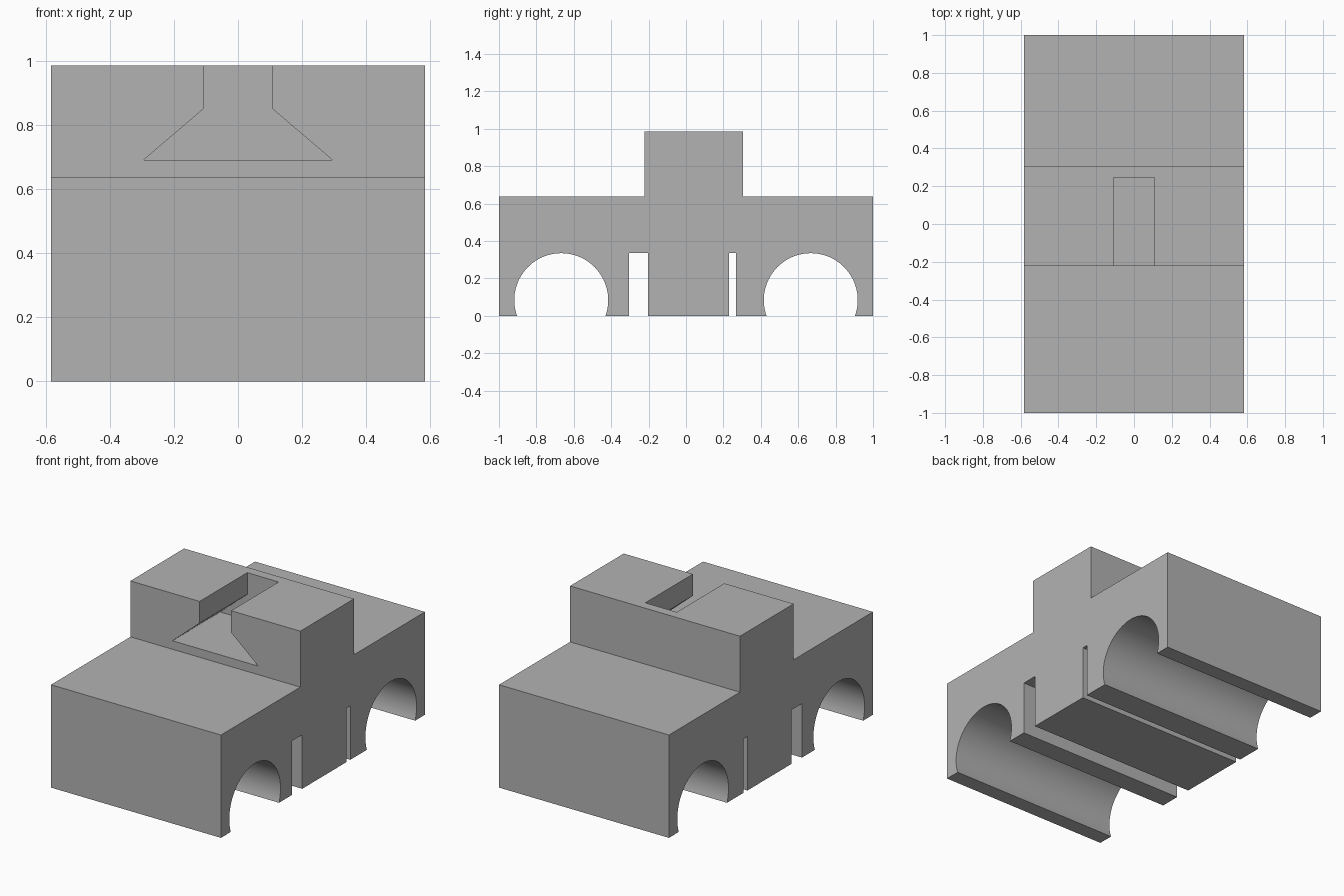
import bpy
import bmesh
import math

cube = bpy.data.objects.get("Cube")
if cube:
    bpy.data.objects.remove(cube, do_unlink=True)

HALF_WIDTH = 0.583
DECK_Z, ROOF_Z = 0.638, 0.985
CAB_FRONT, CAB_BACK = -0.222, 0.304
GAP_TOP = 0.335
ARCH_Y, ARCH_Z, ARCH_R = 0.667, 0.084, 0.251

grey = bpy.data.materials.new("plain_grey")
grey.use_nodes = True
colour = (0.45, 0.45, 0.45, 1)
grey.diffuse_color = colour
grey.node_tree.nodes["Principled BSDF"].inputs["Base Color"].default_value = colour


def prism(name, points, offset):
    """Extrude a closed outline of 3D points along an offset."""
    bm = bmesh.new()
    face = bm.faces.new([bm.verts.new(p) for p in points])
    out = bmesh.ops.extrude_face_region(bm, geom=[face])
    moved = [g for g in out["geom"] if isinstance(g, bmesh.types.BMVert)]
    bmesh.ops.translate(bm, verts=moved, vec=offset)
    bmesh.ops.recalc_face_normals(bm, faces=bm.faces)
    mesh = bpy.data.meshes.new(name)
    bm.to_mesh(mesh)
    bm.free()
    mesh.materials.append(grey)
    obj = bpy.data.objects.new(name, mesh)
    bpy.context.collection.objects.link(obj)
    return obj


def arch(centre, steps=48):
    """Wheel arch outline, front to back, cut off at the ground."""
    dip = math.asin(ARCH_Z / ARCH_R)
    points = []
    for i in range(steps + 1):
        a = math.pi + dip - (math.pi + 2 * dip) * i / steps
        z = ARCH_Z + ARCH_R * math.sin(a)
        points.append((centre + ARCH_R * math.cos(a), max(z, 0)))
    return points


def gap(y0, y1):
    """Upright slot open at the ground."""
    return [(y0, 0), (y0, GAP_TOP), (y1, GAP_TOP), (y1, 0)]


# Body: side profile carried across the full width
side = [(-1, 0), *arch(-ARCH_Y), *gap(-0.304, -0.203), *gap(0.231, 0.268),
        *arch(ARCH_Y), (1, 0), (1, DECK_Z),
        (CAB_BACK, DECK_Z), (CAB_BACK, ROOF_Z),
        (CAB_FRONT, ROOF_Z), (CAB_FRONT, DECK_Z), (-1, DECK_Z)]
body = prism("vehicle_body", [(-HALF_WIDTH, y, z) for y, z in side],
             (2 * HALF_WIDTH, 0, 0))

# Flared groove in the cab, open at the front and top, closed at the back
half = [(0.294, 0.691), (0.108, 0.85), (0.108, ROOF_Z + 0.1)]
outline = half + [(-x, z) for x, z in reversed(half)]
cutter = prism("groove_cutter", [(x, CAB_FRONT - 0.1, z) for x, z in outline],
               (0, 0.245 - CAB_FRONT + 0.1, 0))
cutter.hide_render = True

cut = body.modifiers.new("groove", "BOOLEAN")
cut.operation = "DIFFERENCE"
cut.solver = "EXACT"
cut.object = cutter

bpy.ops.object.select_all(action="DESELECT")
body.select_set(True)
bpy.context.view_layer.objects.active = body
bpy.ops.object.modifier_apply(modifier=cut.name)
bpy.data.objects.remove(cutter, do_unlink=True)
bpy.ops.object.shade_smooth_by_angle(angle=math.radians(30))
